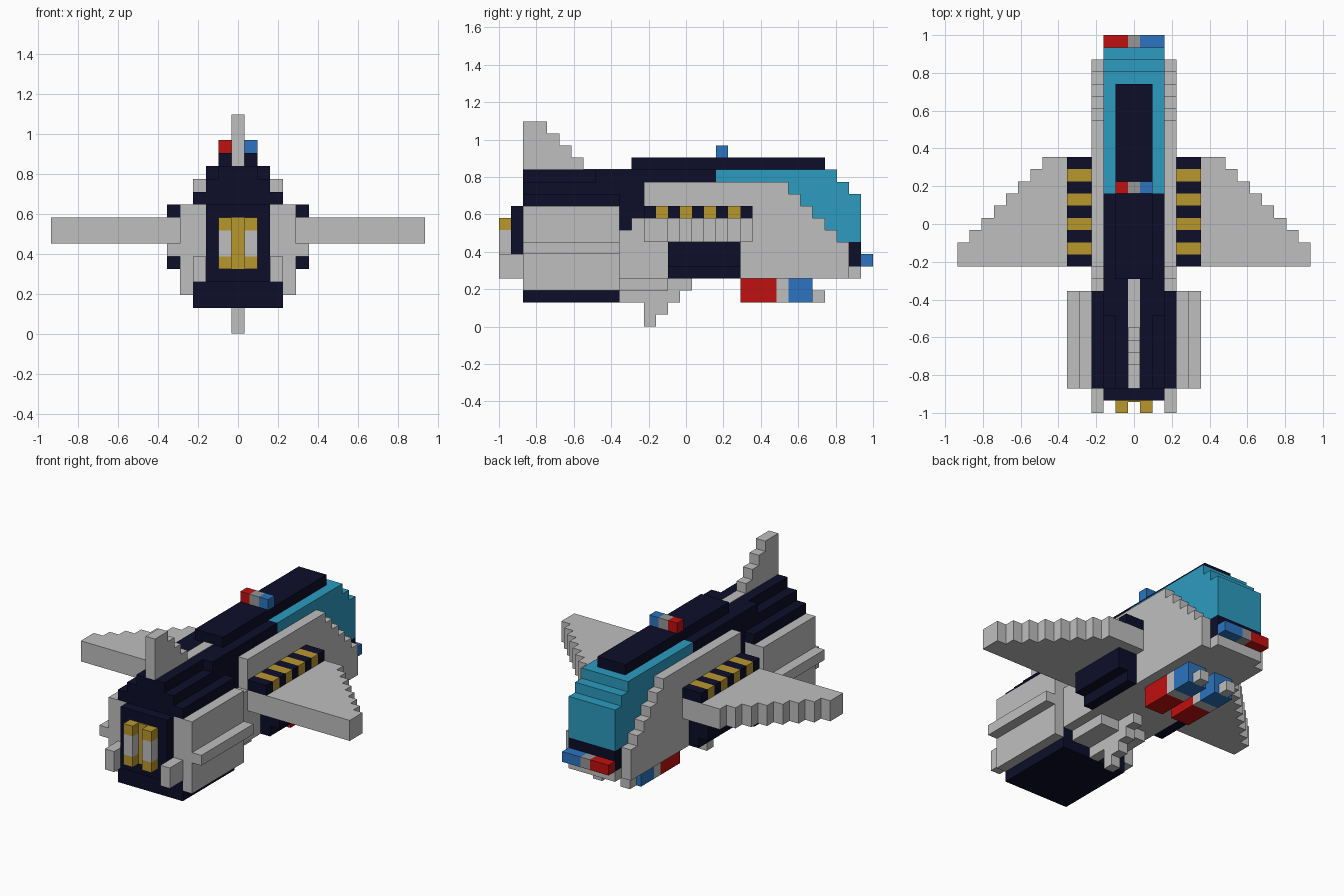
import bpy, bmesh
from mathutils import Matrix, Vector

if "Cube" in bpy.data.objects:
    bpy.data.objects.remove(bpy.data.objects["Cube"])

U = 2 / 31  # edge of one block


def material(name, rgb):
    m = bpy.data.materials.new(name)
    m.use_nodes = True
    m.diffuse_color = (*rgb, 1)
    m.node_tree.nodes["Principled BSDF"].inputs["Base Color"].default_value = (*rgb, 1)
    return m


GREY = material("light grey", (0.52, 0.52, 0.52))
MID = material("mid grey", (0.31, 0.31, 0.31))
NAVY = material("dark navy", (0.004, 0.004, 0.023))
TEAL = material("teal glass", (0.025, 0.33, 0.53))
GOLD = material("gold", (0.48, 0.31, 0.027))
RED = material("red", (0.53, 0.005, 0.005))
BLUE = material("blue", (0.025, 0.175, 0.53))


def finish(name, bm, mat):
    mesh = bpy.data.meshes.new(name)
    bm.to_mesh(mesh)
    bm.free()
    mesh.materials.append(mat)
    ob = bpy.data.objects.new(name, mesh)
    bpy.context.collection.objects.link(ob)
    return ob


def boxes(name, mat, *spans, mirror=False):
    """Boxes in block units, each span (x0, x1, y0, y1, z0, z1), y counted from the tail."""
    bm = bmesh.new()
    for x0, x1, y0, y1, z0, z1 in spans:
        for s in ((1, -1) if mirror else (1,)):
            mid = Vector((s * (x0 + x1) / 2, (y0 + y1) / 2 - 15.5, (z0 + z1) / 2)) * U
            size = Vector((x1 - x0, y1 - y0, z1 - z0)) * U
            bmesh.ops.create_cube(bm, size=1, matrix=Matrix.Translation(mid) @ Matrix.Diagonal((*size, 1)))
    return finish(name, bm, mat)


def centred(name, mat, *spans):
    """Boxes symmetric about the centre line, each span (half_width, y0, y1, z0, z1)."""
    return boxes(name, mat, *[(-w, w, *rest) for w, *rest in spans])


def outline(name, mat, points, place, depth, mirror=False):
    """Extrude a flat stepped outline; place maps its points into block space."""
    bm = bmesh.new()
    for s in ((1, -1) if mirror else (1,)):
        verts = []
        for p in points:
            x, y, z = place(*p)
            verts.append(bm.verts.new(Vector((s * x, y - 15.5, z)) * U))
        face = bm.faces.new(verts)
        moved = bmesh.ops.extrude_face_region(bm, geom=[face])["geom"]
        shift = Vector((s * depth[0], depth[1], depth[2])) * U
        bmesh.ops.translate(bm, vec=shift, verts=[g for g in moved if isinstance(g, bmesh.types.BMVert)])
    bmesh.ops.recalc_face_normals(bm, faces=bm.faces)
    return finish(name, bm, mat)


def stairs(a, b, count, da, db):
    """Corner points of a staircase starting at (a, b)."""
    pts = [(a, b)]
    for _ in range(count):
        a += da
        pts.append((a, b))
        b += db
        pts.append((a, b))
    return pts


# Rear hull and spine
centred("rear_hull", NAVY, (2.5, 1, 2, 4, 10), (3.5, 2, 10, 2, 4), (3.5, 2, 10, 10, 11),
        (2.5, 2, 8, 11, 12), (1.5, 2, 8, 12, 13), (2.5, 8, 10, 11, 13))
centred("upper_hull", NAVY, (2.5, 10, 11, 8, 13), (2.5, 11, 18, 9, 13))
centred("roof_spine", NAVY, (1.5, 11, 27, 13, 14))
centred("spine_stripe", GREY, (0.5, 7, 11, 12.5, 13.06))

# Grey lower fuselage
centred("fuselage", GREY, (3.5, 10, 11, 4, 8), (3.5, 11, 12, 4, 9), (2.5, 12, 18, 4, 9),
        (2.5, 18, 29, 4, 7), (2.5, 29, 30, 4, 5), (2.5, 10, 14, 3, 4))

# Side panels with stepped front edge
panel = [(12, 4), (12, 12)] + stairs(23, 12, 6, 1, -1)[1:-1] + [(29, 7), (29, 4)]
outline("side_panels", GREY, panel, lambda y, z: (2.5, y, z), (1, 0, 0), mirror=True)

# Cockpit glass and nose
glass = [(18, 7), (18, 13)] + stairs(27, 13, 3, 1, -1)[1:-1] + [(30, 7)]
outline("cockpit_glass", TEAL, glass, lambda y, z: (-2.5, y, z), (5, 0, 0))
centred("nose_band", NAVY, (2.5, 29, 30, 5, 7))

# Nose lights and roof lights: red, grey, blue
for name, half, y, z in (("nose_light", 2.5, 30, 5), ("roof_light", 1.5, 18, 14)):
    boxes(name + "_red", RED, (-half, -0.5, y, y + 1, z, z + 1))
    boxes(name + "_middle", MID, (-0.5, 0.5, y, y + 1, z, z + 1))
    boxes(name + "_blue", BLUE, (0.5, half, y, y + 1, z, z + 1))

# Tail fin
fin = [(2, 13), (2, 17)] + stairs(4, 17, 3, 0, -1)[:1]
fin += [(4, 16), (5, 16), (5, 15), (6, 15), (6, 14), (7, 14), (7, 13)]
outline("tail_fin", GREY, fin, lambda y, z: (-0.5, y, z), (1, 0, 0))

# Keel fin
keel = [(10, 3.5), (10, 2), (12, 2), (12, 0)] + stairs(12, 0, 4, 1, 1)[1:]
keel += [(16, 4), (14, 4)]
outline("keel_fin", GREY, keel[:-2] + [(14, 4), (14, 3.5)], lambda y, z: (-0.5, y, z), (1, 0, 0))

# Engines with side ridge and rear blocks
boxes("engine_pods", GREY, (2.5, 3.5, 2, 10, 4, 10), (3.5, 4.5, 2, 10, 3, 10),
      (4.5, 5.5, 2, 10, 6, 7), (2.5, 3.5, 0, 2, 4, 6), mirror=True)

# Exhausts
boxes("exhaust_core", GREY, (0.5, 1.5, 0, 1, 6, 8), mirror=True)
boxes("exhaust_caps", GOLD, (0.5, 1.5, 0, 1, 8, 9), (0.5, 1.5, 0, 1, 5, 6), mirror=True)
centred("exhaust_strip", GOLD, (0.5, 0.9, 1, 5, 9))

# Wings with stepped leading edge
wing = [(3.5, 12), (3.5, 21)] + stairs(6.5, 21, 8, 1, -1)[1:-1] + [(14.5, 12)]
outline("wings", GREY, wing, lambda x, y: (x, y, 7), (0, 0, 2), mirror=True)

# Striped wing roots
boxes("wing_root_dark", NAVY, *[(3.5, 5.5, y, y + 1, 9, 10) for y in range(12, 21, 2)], mirror=True)
boxes("wing_root_gold", GOLD, *[(3.5, 5.5, y, y + 1, 9, 10) for y in range(13, 20, 2)], mirror=True)

# Under-wing boxes
boxes("under_wing_box", NAVY, (3.5, 4.5, 14, 20, 4, 7), (4.5, 5.5, 14, 20, 5, 7), mirror=True)

# Belly pods
boxes("belly_pod_red", RED, (0.5, 2.5, 20, 23, 2, 4), mirror=True)
boxes("belly_pod_link", GREY, (0.5, 2.5, 23, 24, 2, 4), mirror=True)
boxes("belly_pod_blue", BLUE, (0.5, 2.5, 24, 26, 2, 4), mirror=True)
boxes("belly_pod_tip", GREY, (1, 2, 26, 27, 2, 3), mirror=True)
